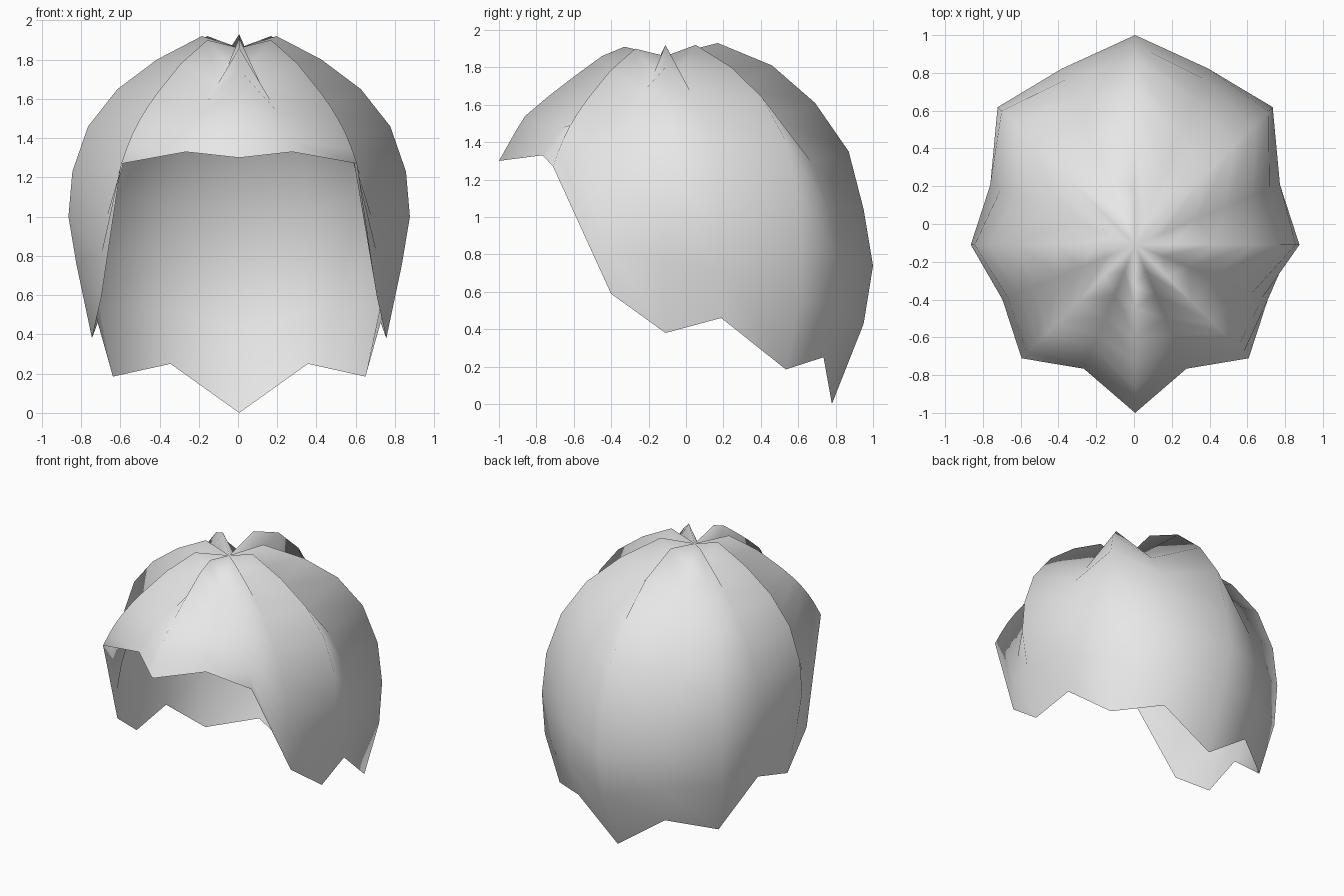
import bpy, bmesh, math

APEX = (0.006, -0.11, 1.86)
STRANDS = 16

# Lock ridges, front to back: (radius from crown, height) from crown to tip
ridges = [
    [(.22, 1.91), (.34, 1.86), (.49, 1.75), (.62, 1.65), (.75, 1.54), (.80, 1.46), (.845, 1.38), (.89, 1.30)],
    [(.23, 1.90), (.42, 1.78), (.59, 1.63), (.66, 1.56), (.72, 1.49), (.77, 1.42), (.81, 1.35), (.85, 1.27)],
    [(.19, 1.92), (.42, 1.80), (.62, 1.65), (.77, 1.46), (.85, 1.23), (.87, 1.00), (.83, .76), (.75, .38)],
    [(.23, 1.92), (.50, 1.80), (.73, 1.64), (.90, 1.42), (1.0, 1.14), (1.03, .85), (1.01, .55), (.91, .185)],
    [(.28, 1.93), (.57, 1.81), (.80, 1.61), (.98, 1.35), (1.06, 1.04), (1.11, .74), (1.06, .43), (.89, 0)],
]

# Grooves between the locks, front to back
grooves = [
    [(.15, 1.77), (.28, 1.68), (.42, 1.59), (.52, 1.53), (.59, 1.48), (.64, 1.43), (.68, 1.38), (.71, 1.33)],
    [(.16, 1.77), (.31, 1.67), (.45, 1.55), (.58, 1.39), (.67, 1.21), (.73, 1.0), (.76, .81), (.76, .59)],
    [(.16, 1.77), (.35, 1.67), (.53, 1.53), (.68, 1.36), (.77, 1.16), (.83, .94), (.82, .72), (.78, .46)],
    [(.17, 1.78), (.40, 1.69), (.64, 1.53), (.84, 1.30), (.95, 1.04), (1.01, .78), (1.0, .52), (.915, .25)],
]


def strand_profile(i):
    """Profile of strand i; the left half mirrors the right half."""
    i = min(i, STRANDS - i)
    return grooves[i // 2] if i % 2 else ridges[i // 2]


# Hair shell: strands fanned around the crown and skinned together
bm = bmesh.new()
crown = bm.verts.new(APEX)
strands = []
for i in range(STRANDS):
    a = -math.pi / 2 + i * math.tau / STRANDS
    strands.append([bm.verts.new((APEX[0] + r * math.cos(a), APEX[1] + r * math.sin(a), z))
                    for r, z in strand_profile(i)])

for i, s in enumerate(strands):
    n = strands[(i + 1) % STRANDS]
    bm.faces.new((crown, s[0], n[0]))
    for k in range(len(s) - 1):
        bm.faces.new((s[k], s[k + 1], n[k + 1], n[k]))

for f in bm.faces:
    f.smooth = True

mesh = bpy.data.meshes.new("hair_shell")
bm.to_mesh(mesh)
bm.free()

# Single plain colour
grey = bpy.data.materials.new("light_grey")
grey.diffuse_color = (0.8, 0.8, 0.8, 1)
mesh.materials.append(grey)

hair = bpy.data.objects.new("hair_shell", mesh)
bpy.context.collection.objects.link(hair)
